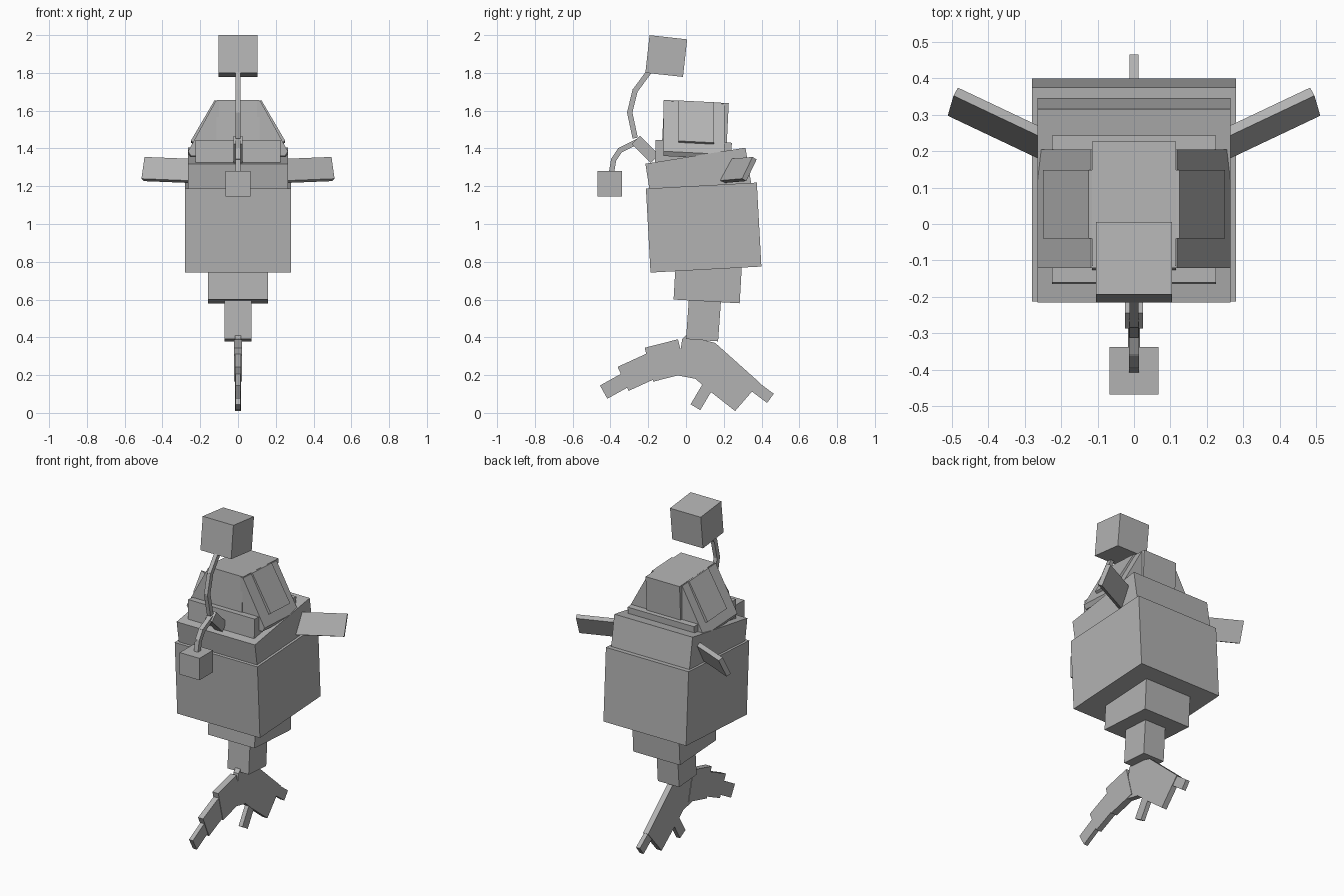
import bpy, bmesh
from mathutils import Vector

default_cube = bpy.data.objects.get("Cube")
if default_cube:
    bpy.data.objects.remove(default_cube, do_unlink=True)

grey = bpy.data.materials.new("plain grey")
grey.use_nodes = True
tone = (0.45, 0.45, 0.45, 1)
grey.diffuse_color = tone
grey.node_tree.nodes["Principled BSDF"].inputs["Base Color"].default_value = tone


def sweep(name, outline, offset, mirrored=False):
    """Solid made by sliding a flat outline along an offset."""
    bm = bmesh.new()
    base = bm.faces.new([bm.verts.new(point) for point in outline])
    result = bmesh.ops.extrude_face_region(bm, geom=[base], use_keep_orig=True)
    moved = [item for item in result["geom"] if isinstance(item, bmesh.types.BMVert)]
    bmesh.ops.translate(bm, verts=moved, vec=Vector(offset))
    bmesh.ops.recalc_face_normals(bm, faces=bm.faces)
    mesh = bpy.data.meshes.new(name)
    bm.to_mesh(mesh)
    bm.free()
    mesh.materials.append(grey)
    part = bpy.data.objects.new(name, mesh)
    bpy.context.collection.objects.link(part)
    if mirrored:
        part.modifiers.new("other side", "MIRROR").use_mirror_merge = False


def slab(name, width, outline):
    """Side outline of (y, z) points, centred across x."""
    sweep(name, [(-width / 2, y, z) for y, z in outline], (width, 0, 0))


def bar(name, width, thick, start, end):
    """Tilted box whose middle line runs from start to end in (y, z)."""
    start, end = Vector(start), Vector(end)
    along = (end - start).normalized()
    across = Vector((-along.y, along.x)) * thick / 2
    slab(name, width, [start + across, end + across, end - across, start - across])


def chain(name, width, thick, path):
    """Row of bars through a path, lapped a little at the joints."""
    for number, (start, end) in enumerate(zip(path, path[1:]), 1):
        lap = (Vector(end) - Vector(start)).normalized() * thick / 5
        bar(f"{name}_{number}", width, thick, Vector(start) - lap, Vector(end) + lap)


def side_prism(name, outline, front, back):
    """Front outline of (x, z) points run backwards with a slight drop, on both sides."""
    length = back - front
    sweep(name, [(x, front, z) for x, z in outline], (0, length, -length / 20), mirrored=True)


# Trunk, from the widest box down to the tail
bar("body", width=0.56, thick=0.445, start=(-0.2, 0.965), end=(0.387, 0.997))
bar("shoulders", width=0.53, thick=0.19, start=(-0.2, 1.225), end=(0.33, 1.31))
bar("collar", width=0.45, thick=0.14, start=(-0.163, 1.375), end=(0.24, 1.36))
bar("hips", width=0.316, thick=0.2, start=(-0.06, 0.7), end=(0.29, 0.68))
bar("tail_stem", width=0.144, thick=0.17, start=(0.104, 0.65), end=(0.085, 0.385))

# Head with sloping cheeks and a raised panel on each
bar("head", width=0.23, thick=0.3, start=(-0.123, 1.507), end=(0.219, 1.49))
cheek = [(0.1, 1.655), (0.118, 1.652), (0.264, 1.385), (0.25, 1.36), (0.1, 1.36)]
side_prism("cheek", cheek, front=-0.12, back=0.205)
panel = [(0.1, 1.65), (0.125, 1.654), (0.25, 1.44), (0.225, 1.425)]
side_prism("cheek_panel", panel, front=-0.04, back=0.148)

# Side fins, swept backwards from a tilted end face
corner = Vector((0.511, 0.297, 1.24))
rise = Vector((-0.016, 0.055, 0.115))
depth = Vector((-0.012, 0.022, -0.013))
end_face = [corner, corner + rise, corner + rise + depth, corner + depth]
sweep("side_fin", end_face, (-0.3, -0.142, -0.012), mirrored=True)

# Tail flukes
bar("front_fluke", width=0.04, thick=0.185, start=(-0.02, 0.3), end=(-0.196, 0.255))
bar("front_fluke_middle", width=0.034, thick=0.14, start=(-0.18, 0.25), end=(-0.333, 0.18))
bar("front_fluke_end", width=0.026, thick=0.08, start=(-0.31, 0.18), end=(-0.436, 0.11))
slab("back_fluke", width=0.034, outline=[(0, 0.41), (0.155, 0.37), (0.39, 0.16), (0.26, 0.01),
                                         (0.12, 0.12), (0.05, 0.18), (-0.05, 0.2), (-0.02, 0.39)])
bar("back_fluke_end", width=0.026, thick=0.06, start=(0.353, 0.147), end=(0.447, 0.077))
bar("back_fluke_spur", width=0.026, thick=0.06, start=(0.115, 0.14), end=(0.05, 0.03))

# Stalks rising from the collar, each carrying a cube lure
bar("stalk_base", width=0.05, thick=0.06, start=(-0.265, 1.445), end=(-0.165, 1.345))
upper_path = [(-0.2, 1.8), (-0.27, 1.705), (-0.298, 1.59), (-0.27, 1.46)]
chain("upper_stalk", width=0.024, thick=0.028, path=upper_path)
lower_path = [(-0.26, 1.435), (-0.35, 1.39), (-0.383, 1.34), (-0.395, 1.27)]
chain("lower_stalk", width=0.028, thick=0.028, path=lower_path)
bar("upper_lure", width=0.208, thick=0.2, start=(-0.204, 1.9), end=(-0.005, 1.878))
bar("lower_lure", width=0.134, thick=0.134, start=(-0.468, 1.213), end=(-0.338, 1.213))
